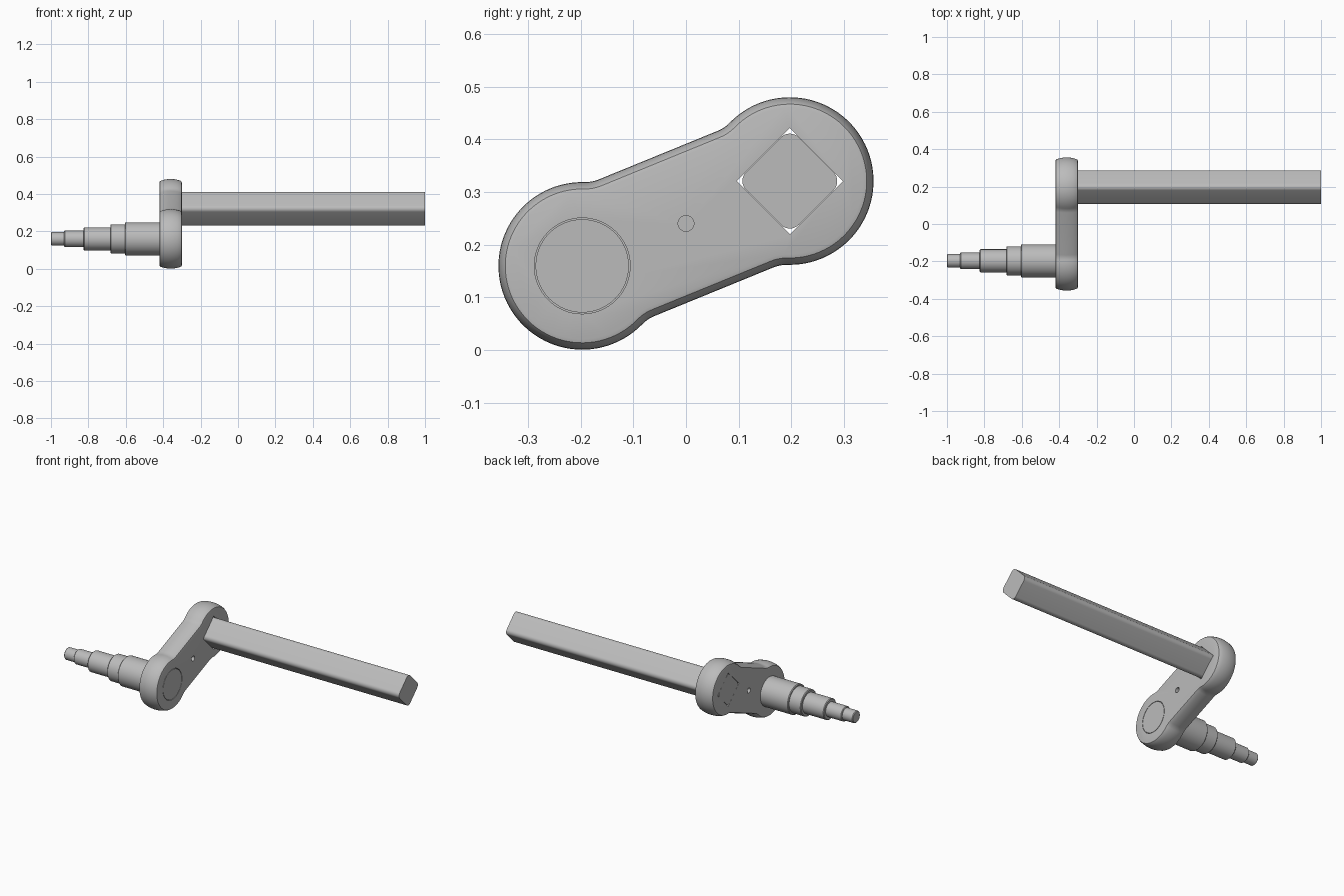
import bpy
import bmesh
from math import atan2, cos, pi, radians, sin, sqrt

cube = bpy.data.objects.get("Cube")
if cube:
    bpy.data.objects.remove(cube, do_unlink=True)

steel = bpy.data.materials.new("brushed_grey")
steel.use_nodes = True
grey = (0.5, 0.5, 0.5, 1)
steel.diffuse_color = grey
steel.node_tree.nodes["Principled BSDF"].inputs["Base Color"].default_value = grey

LOW = (-0.197, 0.16)      # spindle axis (y, z)
HIGH = (0.197, 0.321)     # bar axis (y, z)
MID = (0, 0.2405)
FACE_L, FACE_R = -0.42, -0.3


def arc(centre, r, a, b, n):
    return [(centre[0] + r * cos(a + (b - a) * i / n),
             centre[1] + r * sin(a + (b - a) * i / n)) for i in range(n + 1)]


def loft(name, sections):
    """Skin a list of (x, [(y, z), ...]) sections and cap both ends."""
    bm = bmesh.new()
    rings = [[bm.verts.new((x, y, z)) for y, z in pts] for x, pts in sections]
    n = len(rings[0])
    for a, b in zip(rings, rings[1:]):
        for i in range(n):
            j = (i + 1) % n
            bm.faces.new((a[i], a[j], b[j], b[i]))
    bm.faces.new(rings[0][::-1])
    bm.faces.new(rings[-1])
    bmesh.ops.recalc_face_normals(bm, faces=bm.faces)
    mesh = bpy.data.meshes.new(name)
    bm.to_mesh(mesh)
    bm.free()
    mesh.materials.append(steel)
    ob = bpy.data.objects.new(name, mesh)
    bpy.context.collection.objects.link(ob)
    return ob


def circle(centre, r, n=64):
    return arc(centre, r, 0, 2 * pi, n)[:-1]


def diamond(half, round_r=0):
    """Square standing on its corner, optionally with rounded corners."""
    pts = []
    for k in range(4):
        a = k * pi / 2
        reach = half - round_r * sqrt(2)
        c = (HIGH[0] + reach * cos(a), HIGH[1] + reach * sin(a))
        pts += arc(c, round_r, a - pi / 4, a + pi / 4, 8) if round_r else [c]
    return pts


def arm_outline(inset):
    """Two round ends joined by a narrower web through concave fillets."""
    r, web, fil = 0.159 - inset, 0.14 - inset, 0.07 + inset
    span = sqrt(HIGH[0] ** 2 + (HIGH[1] - MID[1]) ** 2)
    ds = sqrt((r + fil) ** 2 - (web + fil) ** 2)
    a = atan2(web + fil, -ds)
    low = arc((span - ds, -web - fil), fil, pi / 2, pi - a, 8)
    top = arc((span - ds, web + fil), fil, a - pi, -pi / 2, 8)
    half = low + arc((span, 0), r, -a, a, 56)[1:-1] + top
    full = half + [(-s, -t) for s, t in half]
    tilt = atan2(HIGH[1] - MID[1], HIGH[0])
    return [(MID[0] + s * cos(tilt) - t * sin(tilt),
             MID[1] + s * sin(tilt) + t * cos(tilt)) for s, t in full]


def cut(target, cutter):
    cutter.hide_render = True
    mod = target.modifiers.new("cut", "BOOLEAN")
    mod.operation = "DIFFERENCE"
    mod.solver = "EXACT"
    mod.object = cutter
    bpy.context.view_layer.objects.active = target
    bpy.ops.object.modifier_apply(modifier=mod.name)
    bpy.data.objects.remove(cutter, do_unlink=True)


# Arm with crowned rim
edge = [(0.06, 0.02), (0.058, 0.013), (0.052, 0.009), (0.035, 0.004), (0.018, 0.001)]
rim = [(-x, d) for x, d in edge] + [(0, 0)] + edge[::-1]
arm = loft("crank_arm", [(-0.36 + x, arm_outline(d)) for x, d in rim])

# Square socket, spindle groove and centre dimples
cut(arm, loft("socket_cutter", [(-0.5, diamond(0.101)), (-0.2, diamond(0.101))]))
cut(arm, loft("groove_cutter", [(FACE_R - 0.012, circle(LOW, 0.091)),
                                (-0.2, circle(LOW, 0.091))]))
for face in (FACE_L, FACE_R):
    cut(arm, loft("dimple_cutter", [(face - 0.02, circle(MID, 0.015, 32)),
                                    (face + 0.02, circle(MID, 0.015, 32))]))

# Square bar with rounded corners, seated through the socket
bar = loft("square_bar", [(FACE_L, diamond(0.1, 0.024)), (1, diamond(0.1, 0.024))])

# Stepped spindle with a small chamfer on every shoulder
steps = [(-1, 0.036), (-0.93, 0.044), (-0.825, 0.062), (-0.683, 0.078), (-0.605, 0.0885)]
profile = []
for i, (x, r) in enumerate(steps):
    end = steps[i + 1][0] if i + 1 < len(steps) else FACE_R
    profile += [(x, r - 0.004), (x + 0.004, r), (end, r)]
spindle = loft("stepped_spindle", [(x, circle(LOW, r)) for x, r in profile])

# Smooth shading with crisp edges
bpy.ops.object.select_all(action="DESELECT")
for ob in (arm, bar, spindle):
    ob.select_set(True)
bpy.context.view_layer.objects.active = arm
bpy.ops.object.shade_smooth_by_angle(angle=radians(30))
